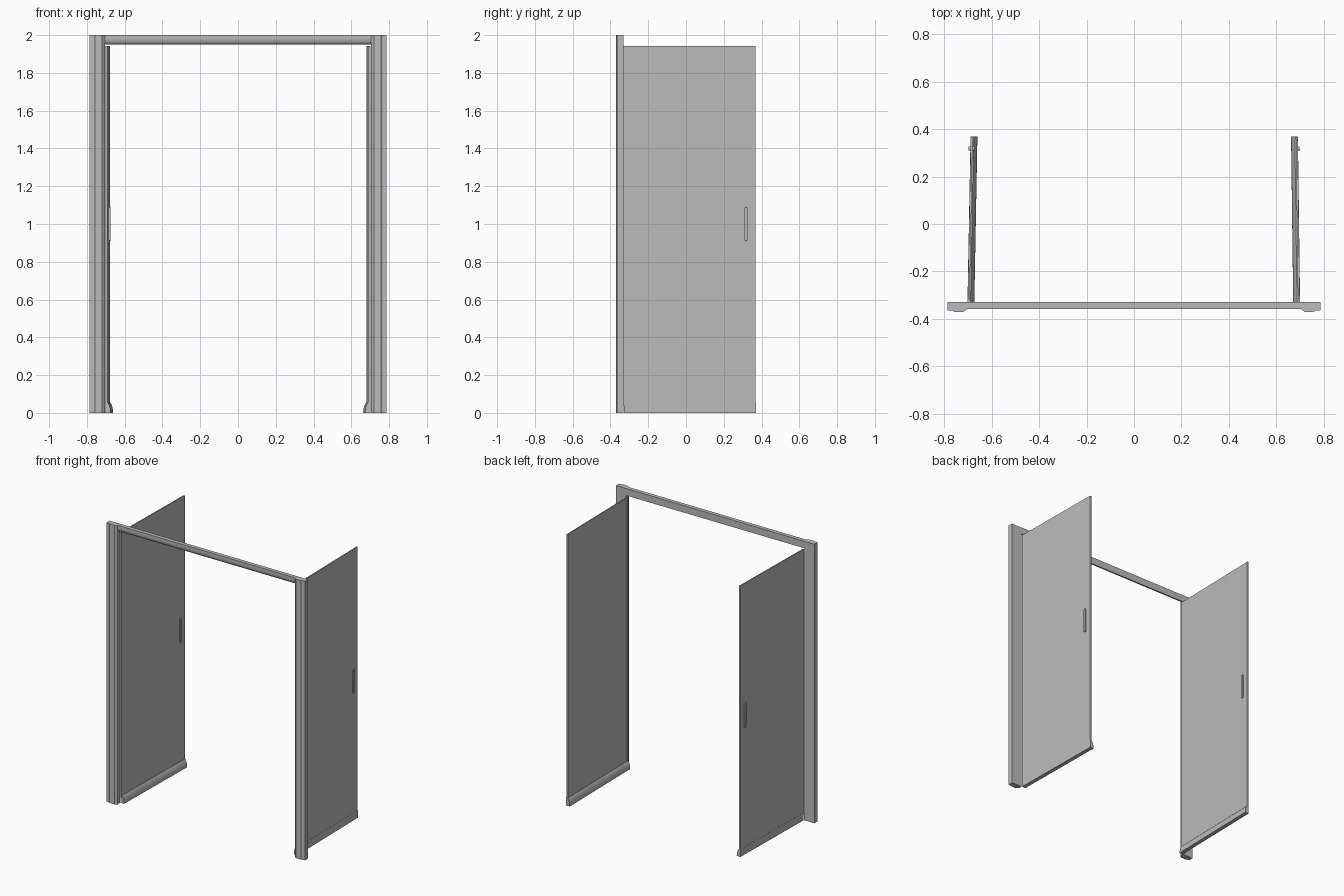
import bpy
from math import sin, cos, pi, atan2
from mathutils import Matrix

cube = bpy.data.objects.get("Cube")
if cube:
    bpy.data.objects.remove(cube, do_unlink=True)

grey = bpy.data.materials.new("satin grey")
grey.use_nodes = True
colour = (0.5, 0.5, 0.5, 1)
grey.diffuse_color = colour
grey.node_tree.nodes["Principled BSDF"].inputs["Base Color"].default_value = colour


def prism(name, profile, start, end, place, matrix=None, smooth=False):
    """Extrude a closed profile; place(a, b, t) maps it into space."""
    n = len(profile)
    verts = [place(a, b, t) for t in (start, end) for a, b in profile]
    faces = [tuple(range(n)), tuple(range(n, 2 * n))]
    faces += [(i, (i + 1) % n, n + (i + 1) % n, n + i) for i in range(n)]
    mesh = bpy.data.meshes.new(name)
    mesh.from_pydata(verts, [], faces)
    obj = bpy.data.objects.new(name, mesh)
    bpy.context.collection.objects.link(obj)
    mesh.materials.append(grey)
    if matrix:
        mesh.transform(matrix)
    bpy.context.view_layer.objects.active = obj
    bpy.ops.object.select_all(action='DESELECT')
    obj.select_set(True)
    bpy.ops.object.mode_set(mode='EDIT')
    bpy.ops.mesh.select_all(action='SELECT')
    bpy.ops.mesh.normals_make_consistent(inside=False)
    bpy.ops.object.mode_set(mode='OBJECT')
    if smooth:
        bpy.ops.object.shade_smooth_by_angle()
    return obj


def upright(a, b, t):
    return (a, b, t)


def along_x(a, b, t):
    return (t, a, b)


def along_y(a, b, t):
    return (a, t, b)


def rect(a0, a1, b0, b1):
    return [(a0, b0), (a1, b0), (a1, b1), (a0, b1)]


def slot(width, height, z, steps=8):
    """Rounded bar outline in the plane of the door."""
    r = width / 2
    pts = []
    for centre, turn in ((z + height / 2 - r, 0), (z - height / 2 + r, pi)):
        pts += [(r * cos(turn + pi * i / steps), centre + r * sin(turn + pi * i / steps))
                for i in range(steps + 1)]
    return pts


# Door surround: two shaped posts and a header with a rounded lower edge
post = [(0.787, -0.33), (0.787, -0.365), (0.765, -0.366), (0.758, -0.371),
        (0.72, -0.371), (0.704, -0.358), (0.704, -0.33)]
for side, label in ((1, "left"), (-1, "right")):
    prism(label + "_post", [(side * x, y) for x, y in post], 0, 2, upright)

curve = [(-0.336 - 0.022 * cos(pi / 2 * i / 8), 1.984 - 0.034 * sin(pi / 2 * i / 8))
         for i in range(9)]
prism("header", [(-0.33, 2), (-0.358, 2)] + curve + [(-0.33, 1.95)],
      -0.705, 0.705, along_x, smooth=True)

# Doors are drawn in local space: hinge at the origin, +x toward the opening
length = 0.697
thick = 0.008
sweep = [(-0.001, 0), (0.028, 0), (0.0275, 0.012), (0.025, 0.027), (0.021, 0.04),
         (0.016, 0.05), (0.012, 0.055), (-0.001, 0.055)]
for side, label, hinge, swing in ((1, "left", 0.7, 0.009), (-1, "right", 0.702, 0.013)):
    matrix = (Matrix.Translation((side * hinge, -0.33, 0))
              @ Matrix.Rotation(side * atan2(swing, length), 4, 'Z')
              @ Matrix.Diagonal((-side, 1, 1, 1)))

    def part(name, *args, **kw):
        return prism(label + "_" + name, *args, matrix=matrix, **kw)

    part("door_panel", rect(0, thick, 0.004, length - 0.006), 0.01, 1.942, upright)
    # Slim seals on the hinge edge and the free edge
    part("hinge_seal", rect(-0.001, thick + 0.003, 0, 0.01), 0.04, 1.942, upright)
    part("edge_seal", rect(-0.001, thick + 0.003, length - 0.007, length), 0.04, 1.942, upright)
    # Bottom sweep, bulging toward the opening
    part("bottom_sweep", sweep, 0.002, length + 0.003, along_y, smooth=True)

    # Pull handles: a raised rounded bar, on both faces of the right door
    def across(a, b, t):
        return (t, 0.648 + a, b)
    part("outer_handle", slot(0.017, 0.178, 1.0), -0.008, 0.001, across, smooth=True)
    if side < 0:
        part("inner_handle", slot(0.017, 0.178, 1.0), thick - 0.001, thick + 0.008,
             across, smooth=True)
